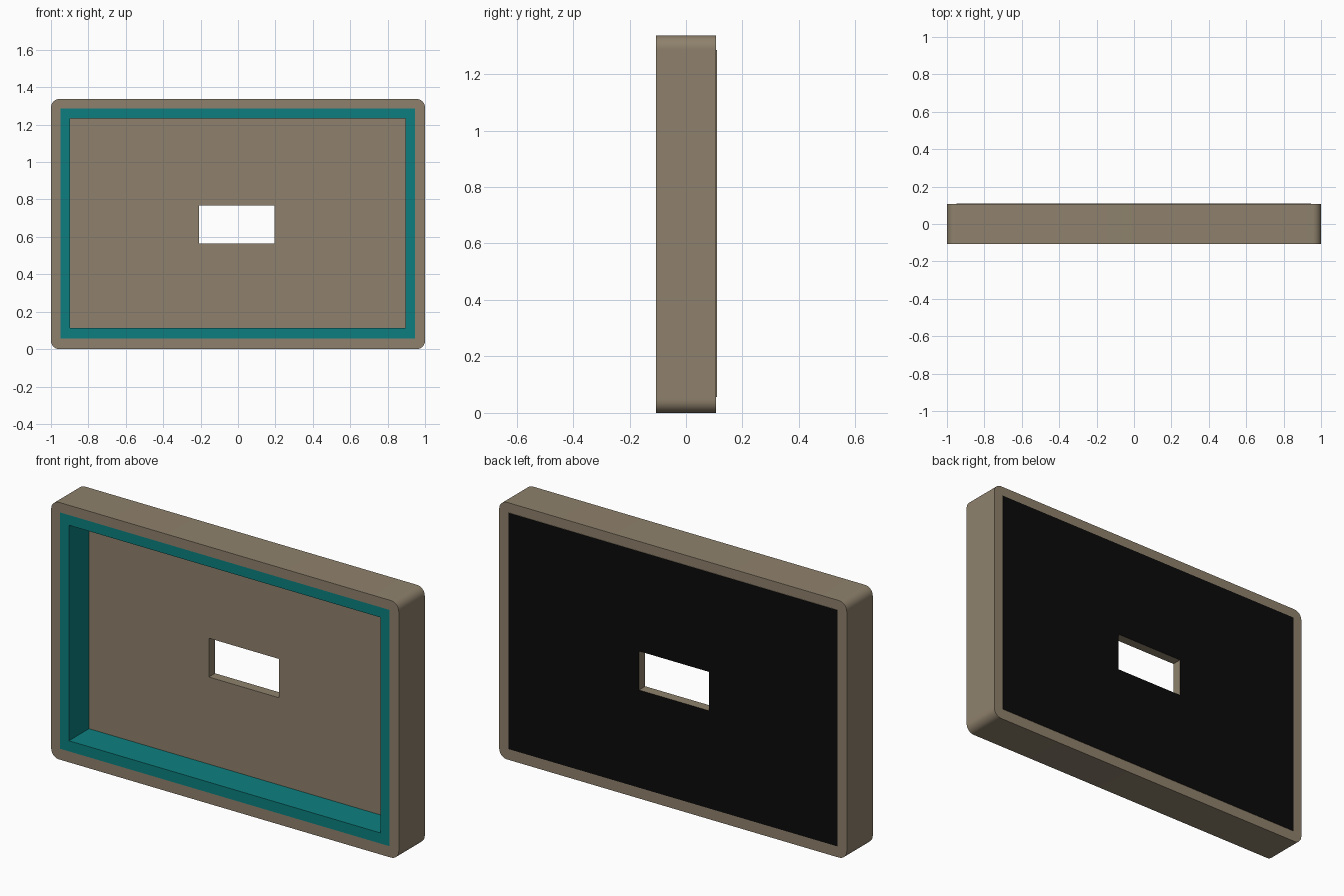
import bpy, bmesh, math

if "Cube" in bpy.data.objects:
    bpy.data.objects.remove(bpy.data.objects["Cube"])

def material(name, rgb):
    m = bpy.data.materials.new(name)
    m.diffuse_color = (*rgb, 1)
    m.use_nodes = True
    m.node_tree.nodes["Principled BSDF"].inputs["Base Color"].default_value = m.diffuse_color
    return m

BROWN = material("taupe_brown", (0.275, 0.222, 0.152))
TEAL = material("teal", (0.004, 0.213, 0.213))
BLACK = material("black", (0.003, 0.003, 0.003))

W, H, D = 1.0, 1.337, 0.107          # half width, height, half depth
X0, X1, Z0, Z1 = -0.948, 0.946, 0.057, 1.286   # opening inside the frame

def finish(name, bm, mats, smooth=False):
    bmesh.ops.recalc_face_normals(bm, faces=bm.faces[:])
    me = bpy.data.meshes.new(name)
    bm.to_mesh(me)
    bm.free()
    ob = bpy.data.objects.new(name, me)
    bpy.context.collection.objects.link(ob)
    for m in mats:
        me.materials.append(m)
    if smooth:
        bpy.ops.object.select_all(action='DESELECT')
        ob.select_set(True)
        bpy.context.view_layer.objects.active = ob
        bpy.ops.object.shade_smooth_by_angle(angle=math.radians(30))
    return ob

def prism(name, pts, y0, y1, mat, smooth=False):
    """Extrude an x-z outline along y."""
    bm = bmesh.new()
    a = [bm.verts.new((x, y0, z)) for x, z in pts]
    b = [bm.verts.new((x, y1, z)) for x, z in pts]
    bm.faces.new(a)
    bm.faces.new(b)
    for i in range(len(pts)):
        j = (i + 1) % len(pts)
        bm.faces.new((a[i], a[j], b[j], b[i]))
    return finish(name, bm, [mat], smooth)

def rect(x0, x1, z0, z1):
    return [(x0, z0), (x1, z0), (x1, z1), (x0, z1)]

def ring(name, outer, inner, y0, y1, mats, black_back=False):
    """Rectangular slab with a rectangular opening."""
    bm = bmesh.new()
    o0, o1, i0, i1 = [[bm.verts.new((x, y, z)) for x, z in rect(*r)]
                      for r, y in ((outer, y0), (outer, y1), (inner, y0), (inner, y1))]
    for i in range(4):
        j = (i + 1) % 4
        for p, q in ((o0, i0), (o1, i1), (o0, o1), (i0, i1)):
            f = bm.faces.new((p[i], p[j], q[j], q[i]))
            if black_back and p is o1:
                f.material_index = 1
    return finish(name, bm, mats)

# Top and bottom rails, outer corners rounded
R, N = 0.045, 8
def arc(cx, cz, start):
    return [(cx + R * math.cos(t), cz + R * math.sin(t))
            for t in (start + k * math.pi / 2 / N for k in range(N + 1))]

top = [(-W, Z1), (W, Z1)] + arc(W - R, H - R, 0) + arc(-W + R, H - R, math.pi / 2)
bottom = [(W, Z0), (-W, Z0)] + arc(-W + R, R, math.pi) + arc(W - R, R, 1.5 * math.pi)
prism("top_rail", top, -D, D, BROWN, True)
prism("bottom_rail", bottom, -D, D, BROWN, True)

# Side stiles
prism("left_stile", rect(-W, X0, Z0, Z1), -D, D, BROWN)
prism("right_stile", rect(X1, W, Z0, Z1), -D, D, BROWN)

# Teal liner inside the frame
ring("inner_liner", (X0, X1, Z0, Z1), (-0.898, 0.895, 0.112, 1.233), -D, 0.058, [TEAL])

# Back panel with slot, black rear face standing slightly proud
ring("back_panel", (X0, X1, Z0, Z1), (-0.208, 0.194, 0.565, 0.767), 0.058, D + 0.002,
     [BROWN, BLACK], True)
